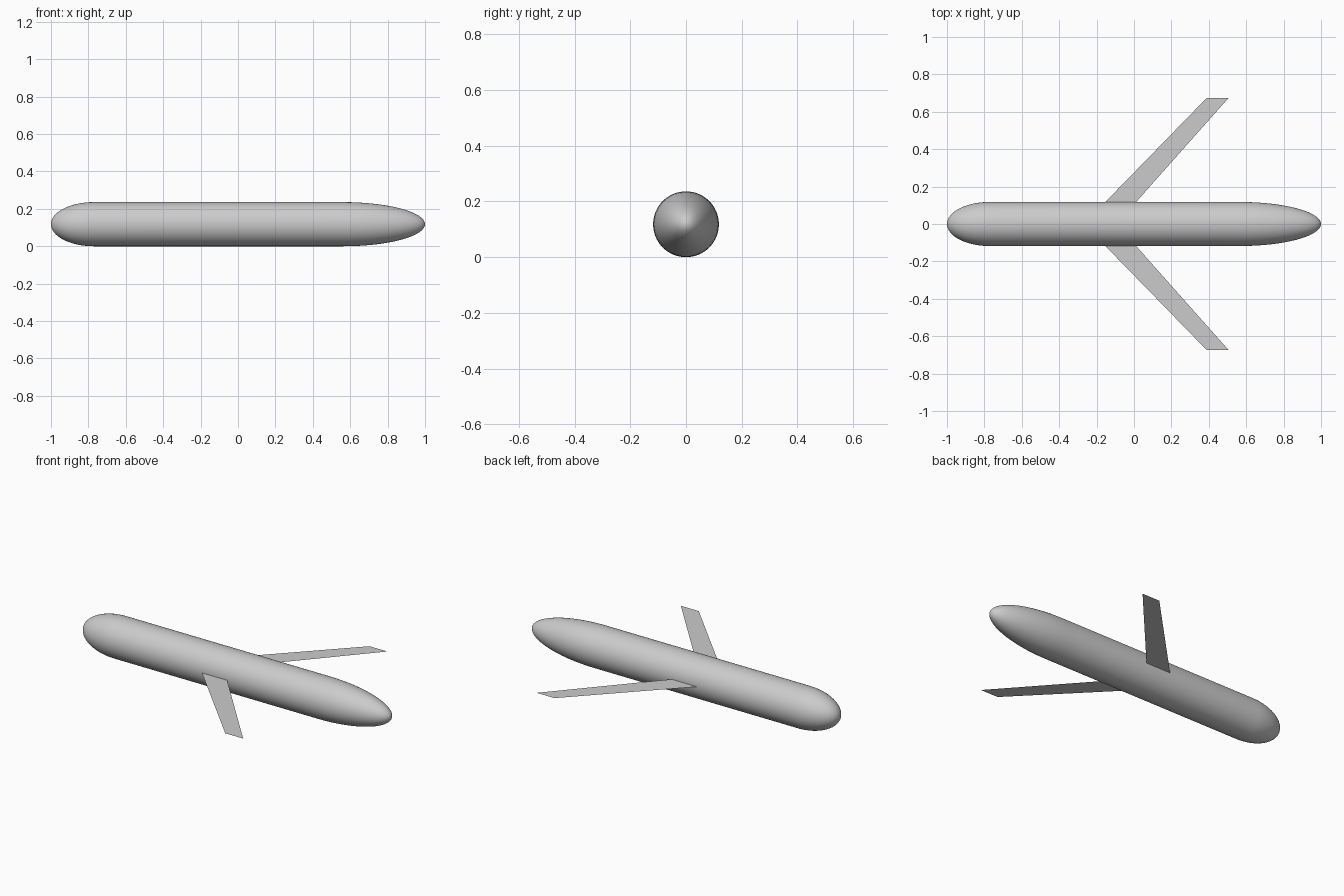
import bpy, bmesh, math

if "Cube" in bpy.data.objects:
    bpy.data.objects.remove(bpy.data.objects["Cube"])

R, ZC = 0.118, 0.118          # body radius and axis height
TAIL_X, NOSE_X = -0.77, 0.56  # ends of the straight tube
SEGS, STEPS = 64, 16

grey = bpy.data.materials.new("light_grey")
grey.diffuse_color = (0.6, 0.6, 0.6, 1)
grey.use_nodes = True
grey.node_tree.nodes["Principled BSDF"].inputs["Base Color"].default_value = grey.diffuse_color


def add_object(name, bm):
    mesh = bpy.data.meshes.new(name)
    bm.to_mesh(mesh)
    bm.free()
    mesh.materials.append(grey)
    obj = bpy.data.objects.new(name, mesh)
    bpy.context.collection.objects.link(obj)
    return obj


# Body: tube with a short elliptical tail and a long elliptical nose
angles = [math.pi / 2 * i / STEPS for i in range(STEPS + 1)]
profile = [(TAIL_X - (1 + TAIL_X) * math.cos(a), R * math.sin(a)) for a in angles]
profile += [(NOSE_X + (1 - NOSE_X) * math.sin(a), R * math.cos(a)) for a in angles]

bm = bmesh.new()
points = [bm.verts.new((x, 0, ZC + r)) for x, r in profile]
edges = [bm.edges.new(pair) for pair in zip(points, points[1:])]
bmesh.ops.spin(bm, geom=points + edges, cent=(0, 0, ZC), axis=(1, 0, 0),
               angle=math.tau, steps=SEGS, use_duplicate=False)
bmesh.ops.remove_doubles(bm, verts=bm.verts, dist=0.0001)
bmesh.ops.recalc_face_normals(bm, faces=bm.faces)
for face in bm.faces:
    face.smooth = True
add_object("body", bm)

# Wings: thin swept sheets meeting the body at its widest line
outline = [(-0.155, 0.116), (0.01, 0.116), (0.505, 0.673), (0.388, 0.673)]
for name, side in (("left_wing", 1), ("right_wing", -1)):
    bm = bmesh.new()
    face = bm.faces.new([bm.verts.new((x, side * y, ZC)) for x, y in outline])
    face.normal_update()
    if face.normal.z < 0:
        face.normal_flip()
    add_object(name, bm)
